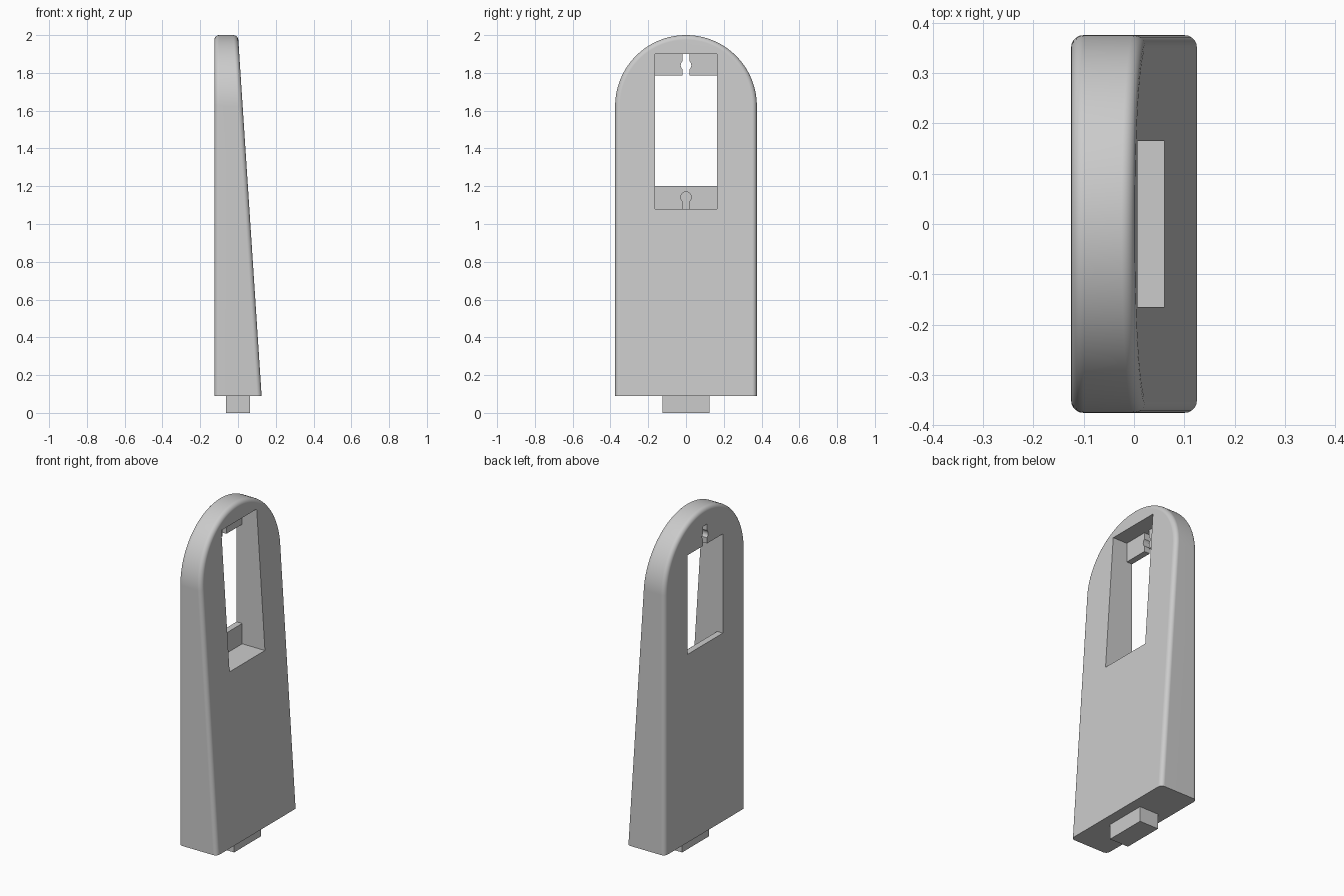
import bpy, bmesh
from math import sin, cos, pi, radians

cube = bpy.data.objects.get("Cube")
if cube:
    bpy.data.objects.remove(cube, do_unlink=True)

grey = bpy.data.materials.new("plain grey")
grey.use_nodes = True
COLOUR = (0.6, 0.6, 0.6, 1)
grey.diffuse_color = COLOUR
grey.node_tree.nodes["Principled BSDF"].inputs["Base Color"].default_value = COLOUR

BASE, TOP, HALF, BACK = 0.09, 2.0, 0.375, -0.125
WALL = -0.088          # front of the thin rear wall
ROUND = 0.025


def slope(z):
    """x of the leaning face at height z."""
    return 0.125 * (TOP - z) / (TOP - BASE)


def prism(name, profile, x0, x1, bevel=0):
    """Extrude a (y, z) profile along x; x1 may be a function of z."""
    far = x1 if callable(x1) else (lambda z: x1)
    bm = bmesh.new()
    near_ring = [bm.verts.new((x0, y, z)) for y, z in profile]
    far_ring = [bm.verts.new((far(z), y, z)) for y, z in profile]
    bm.faces.new(near_ring)
    bm.faces.new(far_ring)
    n = len(profile)
    for i in range(n):
        j = (i + 1) % n
        bm.faces.new((near_ring[i], near_ring[j], far_ring[j], far_ring[i]))
    bmesh.ops.recalc_face_normals(bm, faces=bm.faces)
    if bevel:
        # Round both outlines, leaving the flat foot sharp
        rims = [e for ring in (near_ring, far_ring) for e in bm.edges
                if all(v in ring for v in e.verts)
                and max(v.co.z for v in e.verts) > BASE + 0.01]
        bmesh.ops.bevel(bm, geom=rims, offset=bevel, segments=5,
                        profile=0.5, affect='EDGES')
    mesh = bpy.data.meshes.new(name)
    bm.to_mesh(mesh)
    bm.free()
    mesh.materials.append(grey)
    obj = bpy.data.objects.new(name, mesh)
    bpy.context.collection.objects.link(obj)
    return obj


def rect(half, z0, z1):
    return [(-half, z0), (half, z0), (half, z1), (-half, z1)]


def arc(r, zc, a0, a1, n):
    return [(r * cos(a0 + (a1 - a0) * i / n), zc + r * sin(a0 + (a1 - a0) * i / n))
            for i in range(n + 1)]


def mirrored(side):
    return side + [(-y, z) for y, z in reversed(side) if y > 1e-5]


def activate(obj):
    bpy.ops.object.select_all(action='DESELECT')
    obj.select_set(True)
    bpy.context.view_layer.objects.active = obj


def carve(obj, cutter):
    cutter.hide_render = True
    mod = obj.modifiers.new("cut", 'BOOLEAN')
    mod.operation, mod.solver, mod.object = 'DIFFERENCE', 'EXACT', cutter
    activate(obj)
    bpy.ops.object.modifier_apply(modifier=mod.name)
    bpy.data.objects.remove(cutter, do_unlink=True)


# Tapered body with a round top
outline = [(-HALF, BASE), (HALF, BASE)] + arc(HALF, TOP - HALF, 0, pi, 64)
body = prism("tapered_body", outline, BACK, slope, ROUND)

# Window recess, then the opening through the rear wall
carve(body, prism("recess_cutter", rect(0.165, 1.08, 1.9), WALL, 0.3))
carve(body, prism("opening_cutter", rect(0.165, 1.2, 1.785), -0.3, 0.3))

# Keyhole slot through the upper ledge
a = radians(50)
upper = [(0.018, 1.75)] + arc(0.028, 1.84, -a, a, 10) + [(0.018, 1.9)]
carve(body, prism("upper_keyhole_cutter", mirrored(upper), -0.3, -0.05))

# Blind keyhole in the lower ledge
lower = [(0.018, 1.08)] + arc(0.028, 1.142, -a, pi / 2, 14)
carve(body, prism("lower_keyhole_cutter", mirrored(lower), -0.108, -0.05))

activate(body)
bpy.ops.object.shade_smooth_by_angle(angle=radians(30))
weighted = body.modifiers.new("flat_face_normals", 'WEIGHTED_NORMAL')
weighted.keep_sharp = True

# Mounting tab under the foot
prism("mounting_tab", rect(0.125, 0, BASE), -0.0625, 0.0625)
